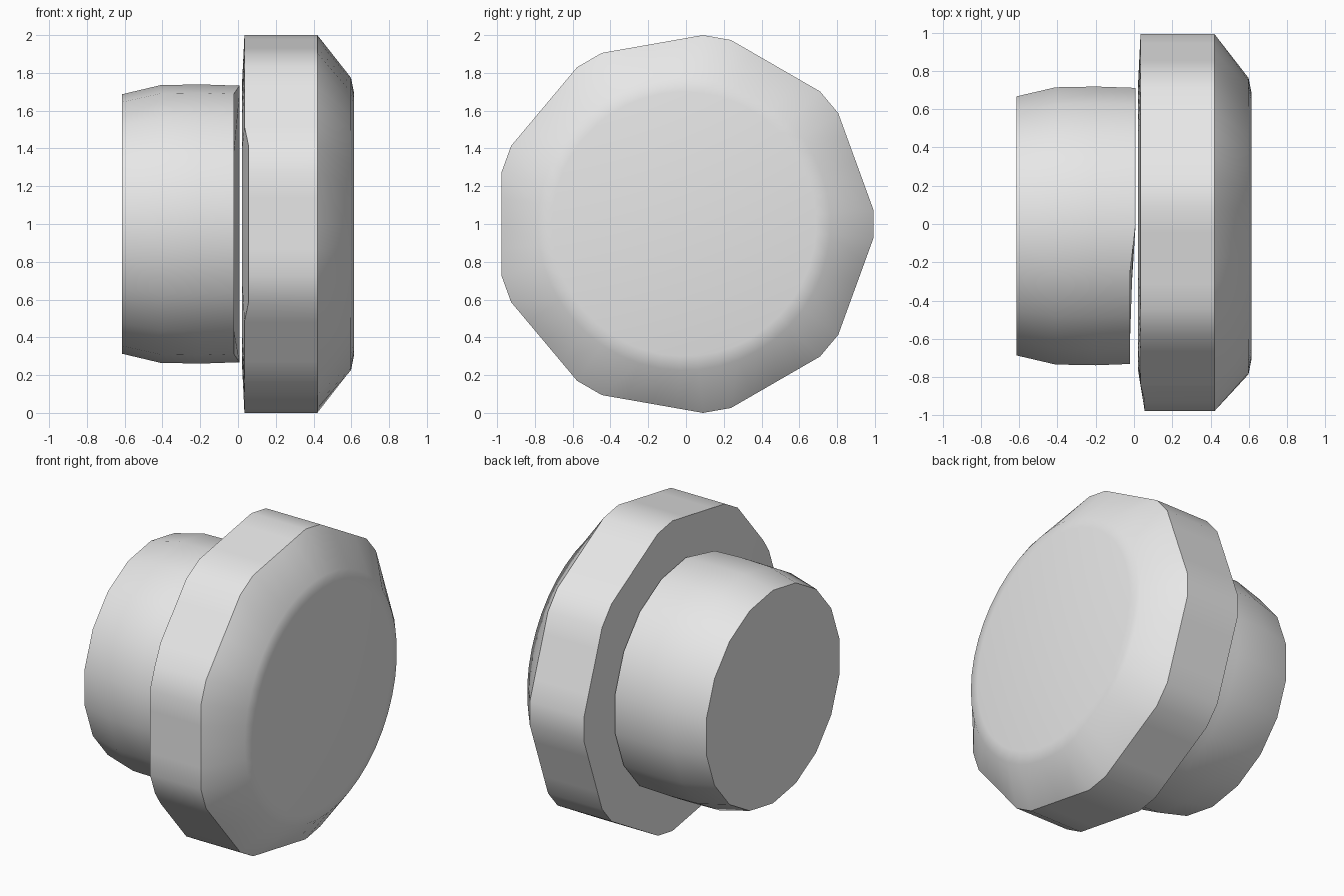
import bpy
import bmesh
from math import cos, sin, radians

cube = bpy.data.objects.get("Cube")
if cube:
    bpy.data.objects.remove(cube)

# Single grey finish
grey = bpy.data.materials.new("light_grey")
grey.use_nodes = True
colour = (0.8, 0.8, 0.8, 1)
grey.diffuse_color = colour
grey.node_tree.nodes["Principled BSDF"].inputs["Base Color"].default_value = colour

CENTRE_Y, CENTRE_Z = -0.01, 1.0


def loft(name, angles, rings, adjust=None):
    """Capped loft along x; each ring is (x, radius function of the angle)."""
    bm = bmesh.new()
    loops = []
    for x, radius in rings:
        loops.append([bm.verts.new((x, CENTRE_Y + radius(a) * cos(radians(a)),
                                    CENTRE_Z + radius(a) * sin(radians(a))))
                      for a in angles])
    n = len(angles)
    for low, high in zip(loops, loops[1:]):
        for i in range(n):
            j = (i + 1) % n
            bm.faces.new((low[i], low[j], high[j], high[i]))
    bm.faces.new(loops[0])
    bm.faces.new(loops[-1])
    if adjust:
        adjust(loops)
    bmesh.ops.recalc_face_normals(bm, faces=bm.faces)
    mesh = bpy.data.meshes.new(name)
    bm.to_mesh(mesh)
    bm.free()
    mesh.materials.append(grey)
    obj = bpy.data.objects.new(name, mesh)
    bpy.context.collection.objects.link(obj)
    bpy.ops.object.select_all(action="DESELECT")
    obj.select_set(True)
    bpy.context.view_layer.objects.active = obj
    bpy.ops.object.shade_smooth_by_angle(angle=radians(35))
    return obj


def circle(r):
    return lambda a: r


# Nine-sided outline with clipped corners
CLIP = 4.3
APOTHEM = 1.005 * cos(radians(20 - CLIP))


def nonagon(a):
    return APOTHEM / cos(radians(a % 40 - 20))


grip_angles = [40 * k + d for k in range(9) for d in (CLIP, 12, 20, 28, 40 - CLIP)]


# Back rim leans forward slightly at the front side
def lean_rim(loops):
    for v in loops[1]:
        if v.co.y < -0.88:
            v.co.x += 0.022


loft("grip", grip_angles,
     [(0.022, circle(0.76)), (0.034, nonagon), (0.42, nonagon),
      (0.598, circle(0.775)), (0.613, circle(0.70))], lean_rim)


# Inner end of the stem stops a little short at the front side
def trim_end(loops):
    for v in loops[-1]:
        if v.co.y < -0.2:
            v.co.x -= 0.03


loft("stem", [20 * k + 10 for k in range(18)],
     [(-0.613, circle(0.687)), (-0.41, circle(0.735)),
      (-0.2, circle(0.739)), (0.008, circle(0.732))], trim_end)
